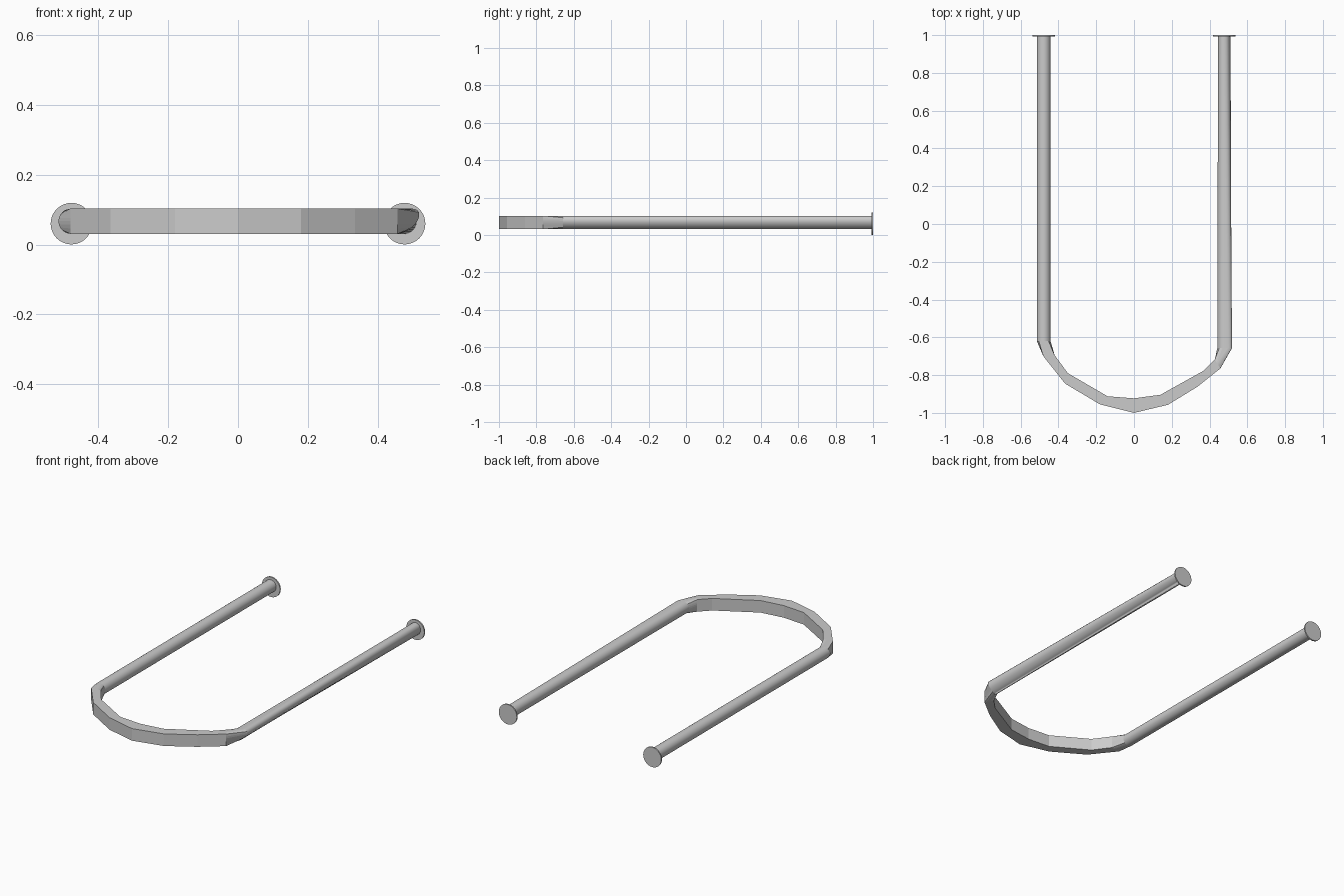
import bpy, bmesh, math
from mathutils import Matrix, Vector

if "Cube" in bpy.data.objects:
    bpy.data.objects.remove(bpy.data.objects["Cube"])

SIDES = 24
ZC = 0.067      # height of the bar's centre line
HZ = 0.036      # half height of the bar


def finish(bm, name):
    bmesh.ops.recalc_face_normals(bm, faces=bm.faces)
    mesh = bpy.data.meshes.new(name)
    bm.to_mesh(mesh)
    bm.free()
    obj = bpy.data.objects.new(name, mesh)
    bpy.context.collection.objects.link(obj)
    return obj


def ring(bm, outer, inner, square, lean):
    """Round or square cross-section between an outer and an inner plan point."""
    o, i = Vector(outer), Vector(inner)
    mid, half = (o + i) / 2, (o - i) / 2
    verts = []
    for k in range(SIDES):
        a = math.tau * k / SIDES
        c, s = math.cos(a), math.sin(a)
        if square:
            m = max(abs(c), abs(s))
            c, s = c / m, s / m
        p = mid + half * c
        x = p.x + (lean * s * HZ if c > 0 else 0)
        verts.append(bm.verts.new((x, p.y, ZC + s * HZ)))
    return verts


# Plan stations along the U: outer point, inner point, square section?, lean
stations = [
    ((-0.514, 0.995), (-0.442, 0.995), False, 0),
    ((-0.514, -0.62), (-0.442, -0.62), False, 0),
    ((-0.48, -0.70), (-0.42, -0.695), True, 0),
    ((-0.365, -0.845), (-0.35, -0.79), True, 0),
    ((-0.18, -0.955), (-0.14, -0.912), True, 0),
    ((0.0, -1.0), (0.0, -0.923), True, 0),
    ((0.18, -0.957), (0.14, -0.904), True, 0),
    ((0.335, -0.862), (0.37, -0.776), True, 0),
    ((0.457, -0.765), (0.428, -0.717), True, 0),
    ((0.513, -0.657), (0.441, -0.657), False, 0.6),
    ((0.512, 0.995), (0.445, 0.995), False, 0),
]

# Bent bar: two round legs joined by a faceted flat-sided bow
bm = bmesh.new()
rings = [ring(bm, *s) for s in stations]
for n, (a, b) in enumerate(zip(rings, rings[1:])):
    for k in range(SIDES):
        j = (k + 1) % SIDES
        f = bm.faces.new((a[k], a[j], b[j], b[k]))
        f.smooth = n in (0, len(rings) - 2)
bm.faces.new(rings[0])
bm.faces.new(rings[-1])
finish(bm, "bent_bar")

# Round mounting plates at the leg ends
for side, name in ((-1, "left_mounting_plate"), (1, "right_mounting_plate")):
    bm = bmesh.new()
    place = Matrix.Translation((side * 0.477, 0.996, 0.06)) @ Matrix.Rotation(math.pi / 2, 4, 'X')
    bmesh.ops.create_cone(bm, cap_ends=True, segments=32, radius1=0.0595,
                          radius2=0.0595, depth=0.008, matrix=place)
    for f in bm.faces:
        f.smooth = len(f.verts) == 4
    plate = finish(bm, name)
    for e in plate.data.edges:
        va, vb = (plate.data.vertices[v].co for v in e.vertices)
        e.use_edge_sharp = abs(va.y - vb.y) < 1e-5
